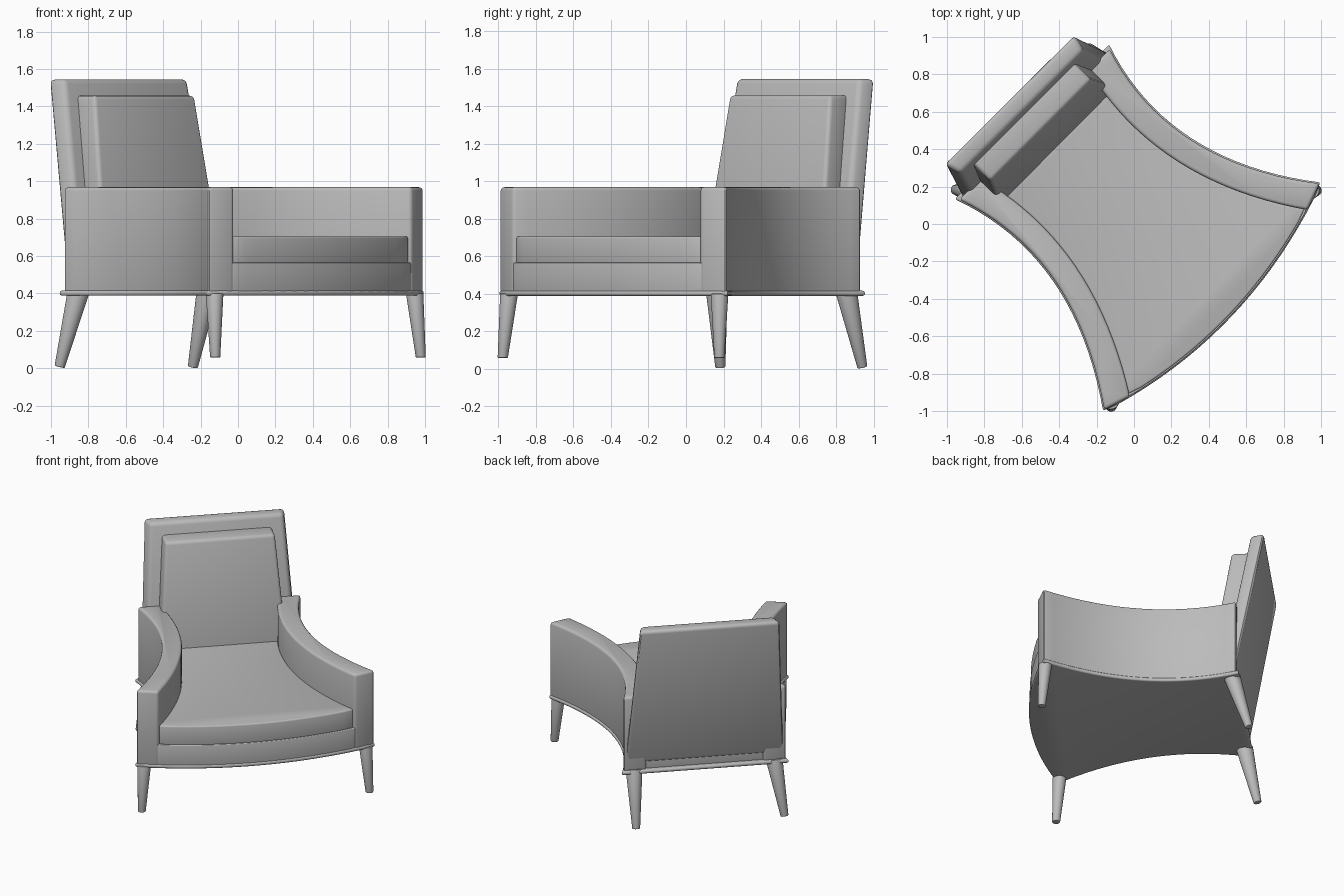
import bpy
import bmesh
import math
from mathutils import Vector, Matrix

cube = bpy.data.objects.get("Cube")
if cube:
    bpy.data.objects.remove(cube, do_unlink=True)

# Single upholstery colour
fabric = bpy.data.materials.new("grey fabric")
fabric.use_nodes = True
GREY = (0.5, 0.5, 0.5, 1)
fabric.diffuse_color = GREY
fabric.node_tree.nodes["Principled BSDF"].inputs["Base Color"].default_value = GREY

R = math.sqrt(0.5)
STEPS = 20


def place(co):
    """Turn the chair 45 degrees; the front is very slightly skewed."""
    w, b, z = co
    s = (0.8 - b) / 1.4
    w, b = w + 0.02 * s, b + 0.025 * w * s
    return Vector(((w - b) * R, (w + b) * R, z))


def finish(name, bm, bevel):
    bmesh.ops.recalc_face_normals(bm, faces=bm.faces)
    sharp = [e for e in bm.edges if e.calc_face_angle(0) > 0.7]
    bmesh.ops.bevel(bm, geom=sharp, offset=bevel, segments=3,
                    profile=0.5, affect='EDGES', clamp_overlap=True)
    for v in bm.verts:
        v.co = place(v.co)
    mesh = bpy.data.meshes.new(name)
    bm.to_mesh(mesh)
    bm.free()
    mesh.materials.append(fabric)
    obj = bpy.data.objects.new(name, mesh)
    bpy.context.collection.objects.link(obj)
    bpy.ops.object.select_all(action='DESELECT')
    obj.select_set(True)
    bpy.context.view_layer.objects.active = obj
    bpy.ops.object.shade_smooth_by_angle(angle=math.radians(35))


def prism(name, outline, z0, z1, bevel):
    bm = bmesh.new()
    low = [bm.verts.new((w, b, z0)) for w, b in outline]
    high = [bm.verts.new((w, b, z1)) for w, b in outline]
    bm.faces.new(low[::-1])
    bm.faces.new(high)
    n = len(low)
    for i in range(n):
        j = (i + 1) % n
        bm.faces.new((low[i], low[j], high[j], high[i]))
    finish(name, bm, bevel)


# Plan curves: w is sideways, b is towards the back
def outer(b):
    return 0.5 + 0.405 * (b - 0.34) ** 2


def inner(b):
    return 0.36 + 0.335 * (b - 0.37) ** 2


def front(w):
    return -0.712 + 0.2 * w * w


def span(a, b):
    return [a + (b - a) * i / STEPS for i in range(STEPS + 1)]


def footprint(side, grow, back, corner, advance):
    """Symmetric plan: concave sides, straight back, bowed front."""
    right = [(side(b) + grow, b) for b in span(back, corner)]
    tip = right[-1][0]
    bow = [(w, front(w) - advance) for w in span(tip, -tip)][1:-1]
    left = [(-w, b) for w, b in reversed(right)]
    return right + bow + left


# Base, piping and seat
prism("base_frame", footprint(inner, 0.06, 0.74, -0.598, 0), 0.395, 0.565, 0.006)
prism("base_piping", footprint(outer, 0.008, 0.772, -0.568, 0.006), 0.388, 0.416, 0.011)
prism("seat_cushion", footprint(inner, 0.002, 0.62, -0.605, -0.008), 0.56, 0.705, 0.01)

# Curved arms
for side, sign in (("left", 1), ("right", -1)):
    plan = [(sign * outer(b), b) for b in span(0.753, -0.57)]
    plan += [(sign * inner(b), b) for b in span(-0.62, 0.753)]
    prism(side + "_arm", plan, 0.4, 0.968, 0.018)


# Leaning, tapered back parts
def leaning_slab(name, z0, z1, half, front_inset, b_front, b_back, lean, taper, bevel):
    bm = bmesh.new()
    bmesh.ops.create_cube(bm, size=1)
    for v in bm.verts:
        z = z1 if v.co.z > 0 else z0
        drop = z1 - z
        at_back = v.co.y > 0
        width = half + taper * drop - (0 if at_back else front_inset)
        sign = 1 if v.co.x > 0 else -1
        v.co = (sign * width, (b_back if at_back else b_front) - lean * drop, z)
    finish(name, bm, bevel)


leaning_slab("back_panel", 0.46, 1.545, 0.49, 0.025, 0.845, 0.943, 0.182, 0.06, 0.026)
leaning_slab("back_cushion", 0.6, 1.458, 0.382, 0, 0.705, 0.86, 0.16, 0.075, 0.022)


# Tapered splayed legs
def leg(name, top, foot, r_top, r_foot, square_cut):
    top, foot = Vector(top), Vector(foot)
    axis = top - foot
    bm = bmesh.new()
    bmesh.ops.create_cone(bm, cap_ends=True, segments=24, radius1=r_foot,
                          radius2=r_top, depth=axis.length)
    if square_cut:
        turn = axis.to_track_quat('Z', 'Y').to_matrix().to_4x4()
        bm.transform(Matrix.Translation((top + foot) / 2) @ turn)
    else:
        for v in bm.verts:
            end = top if v.co.z > 0 else foot
            v.co = Vector((v.co.x, v.co.y, 0)) + end
    finish(name, bm, 0.004)


for side, s in (("left", 1), ("right", -1)):
    leg("front_leg_" + side, (s * 0.775, -0.56, 0.4), (s * 0.797, -0.585, 0.058),
        0.047, 0.027, False)
    leg("rear_leg_" + side, (s * 0.488, 0.72, 0.41),
        (s * 0.52 - 0.025, 0.82 + s * 0.016, 0.008), 0.058, 0.027, True)
